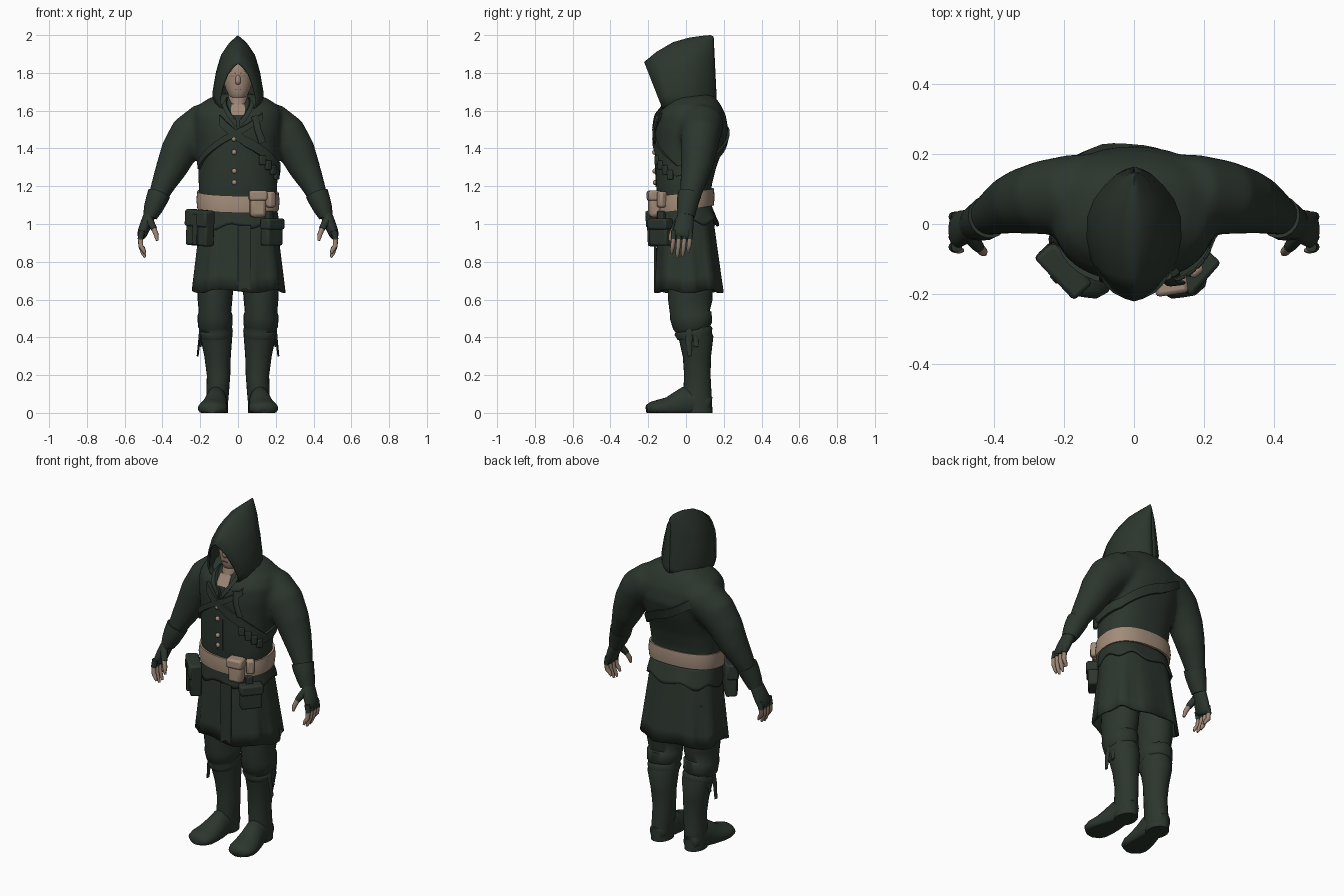
import bpy, bmesh, math
from mathutils import Vector, Matrix


def material(name, rgb):
    m = bpy.data.materials.new(name)
    m.diffuse_color = (*rgb, 1)
    return m


GREEN = material("dark green cloth", (0.025, 0.036, 0.027))
SKIN = material("skin", (0.34, 0.24, 0.18))
TAN = material("tan leather", (0.36, 0.26, 0.19))
BROWN = material("shaded skin", (0.19, 0.13, 0.095))


def finish(name, bm, mat, mirror=False, solid=0, sub=0, bevel=0, angle=50):
    bmesh.ops.recalc_face_normals(bm, faces=bm.faces)
    me = bpy.data.meshes.new(name)
    bm.to_mesh(me)
    bm.free()
    ob = bpy.data.objects.new(name, me)
    bpy.context.collection.objects.link(ob)
    me.materials.append(mat)
    bpy.ops.object.select_all(action='DESELECT')
    ob.select_set(True)
    bpy.context.view_layer.objects.active = ob
    bpy.ops.object.shade_smooth_by_angle(angle=math.radians(angle))
    if mirror:
        ob.modifiers.new("mirror", 'MIRROR').use_mirror_merge = False
    if solid:
        s = ob.modifiers.new("thickness", 'SOLIDIFY')
        s.thickness, s.offset = solid, -1
    if bevel:
        b = ob.modifiers.new("bevel", 'BEVEL')
        b.width, b.segments = bevel, 2
    if sub:
        s = ob.modifiers.new("subdivision", 'SUBSURF')
        s.levels = s.render_levels = sub
    return ob


def skin_rows(bm, rows, closed=True, caps=True):
    vs = [[bm.verts.new(p) for p in r] for r in rows]
    n = len(rows[0])
    for a, b in zip(vs, vs[1:]):
        for j in range(n if closed else n - 1):
            k = (j + 1) % n
            bm.faces.new((a[j], a[k], b[k], b[j]))
    if caps:
        bm.faces.new(vs[0])
        bm.faces.new(vs[-1])


def grid(name, rows, mat, closed=True, caps=True, **kw):
    bm = bmesh.new()
    skin_rows(bm, rows, closed, caps)
    return finish(name, bm, mat, **kw)


def tube_rows(pts, n=16, floor=None):
    """Rings along a path of (x, y, z, radius a, radius b)."""
    rows = []
    for i, p in enumerate(pts):
        a, b = pts[max(i - 1, 0)], pts[min(i + 1, len(pts) - 1)]
        t = (Vector(b[:3]) - Vector(a[:3])).normalized()
        u = (Vector((1, 0, 0)) - t * t.x).normalized()
        v = t.cross(u)
        ring = []
        for j in range(n):
            w = math.tau * j / n
            q = Vector(p[:3]) + u * p[3] * math.cos(w) + v * p[4] * math.sin(w)
            if floor is not None:
                q.z = max(q.z, floor)
            ring.append(q)
        rows.append(ring)
    return rows


def tube(name, pts, mat, n=16, floor=None, **kw):
    return grid(name, tube_rows(pts, n, floor), mat, **kw)


def box(name, c, size, mat, rz=0, ry=0, bevel=0.012, **kw):
    bm = bmesh.new()
    bmesh.ops.create_cube(bm, size=1)
    M = Matrix.Translation(c) @ Matrix.Rotation(rz, 4, 'Z') @ Matrix.Rotation(ry, 4, 'Y')
    bm.transform(M @ Matrix.Diagonal((*size, 1)))
    return finish(name, bm, mat, bevel=bevel, **kw)


def lerp_table(table, z):
    for a, b in zip(table, table[1:]):
        if z <= b[0]:
            break
    t = min(max((z - a[0]) / (b[0] - a[0]), 0), 1)
    return [p + (q - p) * t for p, q in zip(a, b)]


def spow(v, e):
    return math.copysign(abs(v) ** e, v)


def oval(a, rx, front, back, e=0.85):
    """Rounded outline; angle 0 faces the front, positive towards +x."""
    return (rx * spow(math.sin(a), e),
            (front + back) / 2 - (back - front) / 2 * spow(math.cos(a), e))


# Jacket: torso and sleeves fused into one cloth surface
TORSO = [(1.0, .198, -.145, .135), (1.12, .203, -.15, .135), (1.2, .208, -.158, .135),
         (1.3, .210, -.162, .16), (1.42, .222, -.163, .205), (1.5, .235, -.163, .224),
         (1.58, .235, -.150, .210), (1.63, .21, -.112, .185), (1.665, .155, -.08, .16),
         (1.69, .09, -.055, .13)]


def on_torso(a, z, off=0.0):
    _, rx, f, b = lerp_table(TORSO, z)
    return Vector((*oval(a, rx + off, f - off, b + off), z))


N = 40
bm = bmesh.new()
skin_rows(bm, [[on_torso(math.tau * j / N, r[0]) for j in range(N)] for r in TORSO])
SLEEVE = [(.08, .088, 1.56, .09, .115), (.18, .084, 1.525, .115, .115), (.255, .076, 1.468, .114, .107),
          (.315, .066, 1.38, .098, .095), (.355, .055, 1.29, .083, .083), (.395, .036, 1.21, .065, .068),
          (.435, .015, 1.12, .047, .05), (.455, .005, 1.07, .04, .043)]
for s in (1, -1):
    skin_rows(bm, [[Vector((p.x * s, p.y, p.z)) for p in r] for r in tube_rows(SLEEVE, 24)])
jacket = finish("jacket", bm, GREEN)
rm = jacket.modifiers.new("fuse", 'REMESH')
rm.mode, rm.voxel_size, rm.use_smooth_shade = 'VOXEL', 0.013, True
sm = jacket.modifiers.new("soften", 'SMOOTH')
sm.factor, sm.iterations = 0.5, 10


# Skirt with pleats, and the ragged jacket tail above it
def skirt_point(a, t):
    x, y = oval(a, .195 + .05 * t, -.14 - .027 * t, .135 + .06 * t, .8)
    k = 1 + .03 * t * spow(math.sin(9 * a), .5)
    return Vector((x * k, y * k, 1.1 - t * (.455 + .01 * math.sin(5 * a))))


def tail_point(a, t):
    x, y = oval(a, .203 + .014 * t, -.15 - .008 * t, .135 + .04 * t)
    return Vector((x, y, 1.1 - t * (.105 + .03 * math.sin(4 * a + 1) * math.sin(3 * a))))


for name, fn, n in (("skirt", skirt_point, 108), ("jacket_tail", tail_point, 60)):
    grid(name, [[fn(math.tau * j / n, t / 6) for j in range(n)] for t in range(7)],
         GREEN, caps=False, solid=.012, angle=35)
box("skirt_front_panel", (.035, -.163, .82), (.07, .012, .35), GREEN, bevel=.004)


# Belt
def belt_point(a, off, dz):
    p = on_torso(a, 1.13, off)
    p.z = 1.125 + .13 * p.y - .02 * p.x + dz
    return p


prof = [(-.01, -.042), (.012, -.045), (.017, 0), (.012, .045), (-.01, .042)]
rows = [[belt_point(math.tau * j / 48, o, d) for j in range(48)] for o, d in prof]
grid("belt", rows, TAN, caps=False)


# Straps and lapels that lie on the torso
def ribbon(name, path, width, mat=GREEN, thick=.014):
    rows = []
    for (a0, z0), (a1, z1) in zip(path, path[1:]):
        for i in range(8):
            t = i / 7
            a, z = a0 + (a1 - a0) * t, z0 + (z1 - z0) * t
            rows.append([on_torso(a, z + d * width / 2, o)
                         for d, o in ((1, thick), (-1, thick), (-1, -.01), (1, -.01))])
    return grid(name, rows, mat)


ribbon("chest_strap", [(.5, 1.57), (-.1, 1.47), (-1.25, 1.31)], .035)
ribbon("bandolier", [(-.35, 1.55), (.1, 1.44), (1.35, 1.28), (2.2, 1.32), (3.2, 1.44), (4.1, 1.57)], .055)
for s in (1, -1):
    ribbon("lapel", [(.32 * s, 1.65), (.02 * s, 1.53)], .04, thick=.018)
ribbon("front_placket", [(-.10, 1.36), (.03, 1.36)], .33, thick=.005)
for i in range(4):
    a = .55 + i * .2
    c = on_torso(a, 1.395 - .128 * (a - .1), .012)
    box("bandolier_pocket", c, (.035, .022, .05), GREEN, rz=a * .9, bevel=.006)
tube("strap_end", [(.09, -.15, 1.57, .02, .012), (.105, -.17, 1.50, .018, .009),
                   (.13, -.168, 1.43, .02, .008)], GREEN, n=8)
for z in (1.45, 1.38, 1.28, 1.22):
    bm = bmesh.new()
    bmesh.ops.create_uvsphere(bm, u_segments=10, v_segments=6, radius=.014,
                              matrix=Matrix.Translation(on_torso(-.06, z, .003)))
    finish("button", bm, TAN)

# Hood: pointed arches swept from the opening to the back seam
ARCH = [(0, 0), (.03, .18), (.08, .37), (.23, .66), (.36, .78), (.49, .88), (.74, 1), (.88, .96)]
# y top, z top, y bottom, z bottom, half width, bottom width factor, sharpness
HOOD = [(-.222, 1.858, -.115, 1.585, .102, .08, 1.3), (-.155, 1.912, -.085, 1.60, .124, .6, 1.15),
        (-.07, 1.962, -.03, 1.60, .136, .8, 1.05), (.01, 1.985, .025, 1.605, .134, .9, 1),
        (.06, 1.993, .075, 1.615, .115, .9, 1), (.10, 1.998, .115, 1.625, .084, .9, 1),
        (.13, 2.0, .145, 1.64, .052, .9, 1), (.143, 1.995, .158, 1.65, .024, .9, 1),
        (.147, 1.985, .163, 1.655, .002, .9, 1)]
rows = []
for yt, zt, yb, zb, w, bf, e in HOOD:
    half = [Vector((w * f ** e, yt + (yb - yt) * t, zt + (zb - zt) * t)) for t, f in ARCH + [(1, bf)]]
    rows.append([Vector((-p.x, p.y, p.z)) for p in half[:0:-1]] + half)
grid("hood", rows, GREEN, closed=False, caps=False, solid=.01, angle=80)

# Head, neck and face
tube("head", [(0, -.088, 1.652, .022, .02), (0, -.08, 1.672, .044, .045), (0, -.062, 1.715, .068, .066),
              (0, -.05, 1.765, .08, .078), (0, -.045, 1.82, .079, .085), (0, -.04, 1.87, .052, .06),
              (0, -.04, 1.885, .02, .02)], SKIN, n=20, sub=1, angle=180)
tube("neck", [(0, -.045, 1.72, .05, .05), (0, -.06, 1.64, .052, .055), (0, -.072, 1.59, .04, .055)], SKIN)
ribbon("open_collar_skin", [(-.12, 1.605), (.12, 1.605)], .06, SKIN, thick=.007)
tube("nose", [(0, -.115, 1.795, .012, .010), (0, -.124, 1.765, .014, .014),
              (0, -.126, 1.75, .016, .014), (0, -.118, 1.738, .010, .008)],
     SKIN, n=12, sub=1, angle=180)
tube("brow", [(.012, -.119, 1.797, .007, .006), (.035, -.113, 1.801, .007, .007),
              (.055, -.097, 1.797, .005, .005)], SKIN, n=8, mirror=True, angle=180)
box("eye", (.029, -.1195, 1.784), (.022, .006, .005), BROWN, rz=.3, bevel=0, mirror=True)
box("mouth", (0, -.1255, 1.714), (.034, .006, .003), BROWN, bevel=0)

# Cuffs, gloves and fingers
tube("cuff", [(.418, .02, 1.16, .061, .062), (.43, .012, 1.13, .058, .06), (.45, .005, 1.08, .05, .052),
              (.466, 0, 1.04, .038, .046)], GREEN, n=20, mirror=True)
tube("glove", [(.455, .003, 1.08, .034, .042), (.475, -.004, 1.03, .032, .046), (.493, -.012, .985, .032, .054),
               (.51, -.018, .94, .027, .054), (.515, -.022, .925, .016, .048)], GREEN, sub=1, mirror=True)
for i, drop in enumerate((.02, 0, .004, .026)):
    y = -.066 + i * .029
    tube("glove_finger", [(.508, y, .965, .016, .015), (.517, y, .918, .015, .0145)],
         GREEN, n=10, mirror=True)
    tube("finger", [(.516, y, .93, .013, .013), (.515, y - .004, .885, .013, .0125),
                    (.502, y - .008, .845 + drop, .0115, .011), (.492, y - .01, .823 + drop, .006, .006)],
         SKIN, n=10, mirror=True)
tube("glove_thumb", [(.475, -.03, 1.03, .022, .022), (.45, -.06, .985, .018, .018),
                     (.444, -.067, .972, .016, .016)], GREEN, n=10, mirror=True)
tube("thumb", [(.445, -.066, .975, .014, .014), (.432, -.08, .94, .013, .013),
               (.428, -.085, .912, .007, .007)], SKIN, n=10, mirror=True)

# Trousers, knee folds and boots
tube("trouser_leg", [(.115, .02, .88, .10, .12), (.118, .025, .68, .095, .118), (.122, .022, .60, .092, .118),
                     (.122, .02, .535, .086, .106), (.122, .026, .515, .093, .112), (.12, .034, .46, .092, .104),
                     (.118, .037, .445, .082, .094), (.117, .04, .43, .09, .102), (.116, .045, .40, .08, .09)],
     GREEN, n=24, mirror=True, angle=60)
tube("boot_shaft", [(.116, .045, .405, .082, .09), (.115, .052, .43, .088, .098), (.114, .053, .40, .084, .092),
                    (.108, .058, .30, .07, .075), (.103, .06, .20, .062, .07), (.107, .060, .12, .060, .074),
                    (.112, .064, .04, .058, .075), (.112, .064, 0, .058, .075)], GREEN, n=24, mirror=True)
tube("boot_foot", [(.112, .13, .04, .036, .045), (.112, .11, .045, .05, .052), (.113, .05, .055, .056, .075),
                   (.116, 0, .05, .058, .09), (.122, -.05, .035, .066, .074), (.129, -.10, .026, .075, .056),
                   (.135, -.15, .024, .078, .045), (.139, -.187, .022, .066, .036), (.142, -.208, .02, .036, .022)],
     GREEN, n=24, floor=0, mirror=True, angle=65)
tube("knee_tie", [(.195, .02, .45, .010, .018), (.205, .015, .38, .006, .018), (.214, .02, .30, .005, .012)],
     GREEN, n=8, mirror=True)
tube("knee_tie_short", [(.19, .05, .43, .008, .014), (.198, .055, .35, .005, .012)], GREEN, n=8, mirror=True)

# Belt pouches
box("tan_pouch", (.105, -.165, 1.10), (.085, .065, .13), TAN, rz=.15, bevel=.02)
box("tan_pouch_flap", (.105, -.168, 1.15), (.095, .070, .055), TAN, rz=.15)
box("small_tan_pouch", (.172, -.128, 1.13), (.045, .045, .085), TAN, rz=.7)
box("large_pouch", (-.20, -.13, .98), (.16, .065, .19), GREEN, rz=-.82, ry=.06)
box("large_pouch_flap", (-.205, -.135, 1.03), (.165, .068, .09), GREEN, rz=-.82, ry=.06)
box("large_pouch_strap", (-.225, -.155, .97), (.03, .02, .16), GREEN, rz=-.82, bevel=.004)
box("side_pouch", (.178, -.133, .95), (.12, .06, .13), GREEN, rz=.85)
box("side_pouch_flap", (.182, -.137, 1.0), (.13, .068, .06), GREEN, rz=.85)
box("side_pouch_hanger", (.165, -.13, 1.04), (.04, .03, .06), GREEN, rz=.85, bevel=.006)
